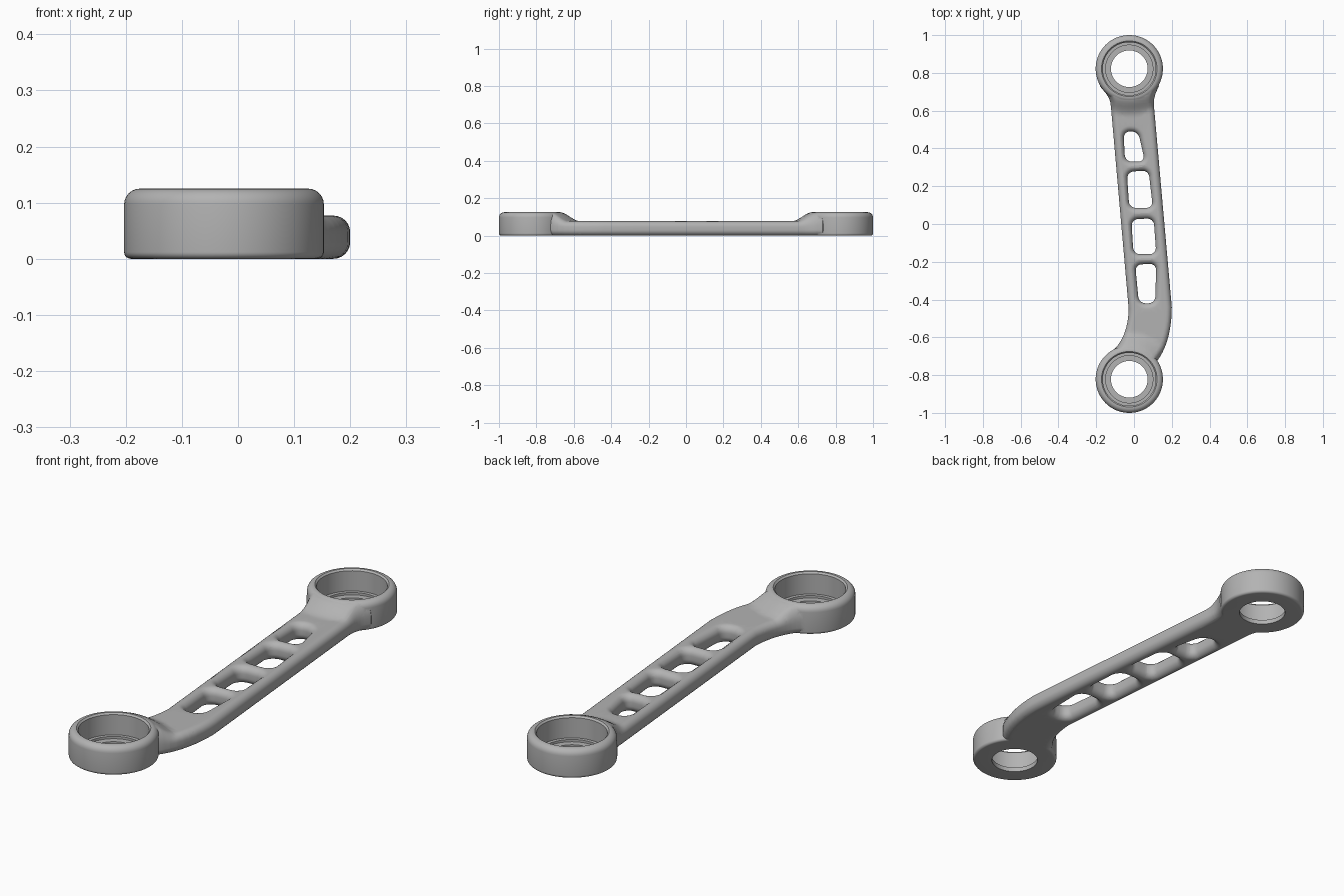
import bpy, bmesh, math
from mathutils import Vector
from mathutils.geometry import interpolate_bezier

cube = bpy.data.objects.get("Cube")
if cube:
    bpy.data.objects.remove(cube)

RING_X, RING_Y, RING_R, RING_H = -0.025, 0.822, 0.178, 0.125
ARM_H, ARM_FILLET = 0.077, 0.03

metal = bpy.data.materials.new("satin grey")
metal.use_nodes = True
grey = (0.45, 0.45, 0.45, 1)
metal.diffuse_color = grey
metal.node_tree.nodes["Principled BSDF"].inputs["Base Color"].default_value = grey


def make_object(name, bm):
    bmesh.ops.recalc_face_normals(bm, faces=bm.faces)
    mesh = bpy.data.meshes.new(name)
    bm.to_mesh(mesh)
    bm.free()
    mesh.materials.append(metal)
    obj = bpy.data.objects.new(name, mesh)
    bpy.context.collection.objects.link(obj)
    return obj


def lathe(name, profile, x, y, steps=96):
    """Spin an (r, z) profile that starts and ends on the axis."""
    bm = bmesh.new()
    verts = [bm.verts.new((x + r, y, z)) for r, z in profile]
    edges = [bm.edges.new(pair) for pair in zip(verts, verts[1:])]
    bmesh.ops.spin(bm, geom=verts + edges, cent=(x, y, 0), axis=(0, 0, 1),
                   angle=math.tau, steps=steps, use_duplicate=False)
    bmesh.ops.remove_doubles(bm, verts=bm.verts, dist=1e-5)
    return make_object(name, bm)


def arc(cx, cz, radius, start, end, n=6):
    angles = [math.radians(start + (end - start) * i / n) for i in range(n + 1)]
    return [(cx + radius * math.cos(a), cz + radius * math.sin(a)) for a in angles]


def round_corners(points, radius, n=7):
    """Replace each corner of a closed polygon by a small curve."""
    pts = [Vector((x, y, 0)) for x, y in points]
    out = []
    for i, p in enumerate(pts):
        a = p + (pts[i - 1] - p).normalized() * radius
        b = p + (pts[(i + 1) % len(pts)] - p).normalized() * radius
        out += interpolate_bezier(a, a.lerp(p, 0.56), b.lerp(p, 0.56), b, n)
    return out


def inset(loop, dist):
    """Shift a closed loop towards its left side."""
    out = []
    for i, p in enumerate(loop):
        d = (loop[(i + 1) % len(loop)] - loop[i - 1]).normalized()
        out.append(p + Vector((-d.y, d.x, 0)) * dist)
    return out


def rounded_plate(loops, height, fillet):
    """Plate with holes whose rims are all rounded, above and below."""
    bm = bmesh.new()
    levels = arc(0, fillet, fillet, -90, 0) + arc(0, height - fillet, fillet, 0, 90)
    caps = ([], [])
    for loop in loops:
        rows = []
        for depth, z in levels:
            row = [bm.verts.new((p.x, p.y, z)) for p in inset(loop, fillet - depth)]
            rows.append(row)
        for low, high in zip(rows, rows[1:]):
            for i in range(len(low)):
                bm.faces.new((low[i - 1], low[i], high[i], high[i - 1]))
        for cap, row in zip(caps, (rows[0], rows[-1])):
            cap += [bm.edges.get((row[i - 1], row[i])) for i in range(len(row))]
    for cap in caps:
        bmesh.ops.triangle_fill(bm, edges=cap, use_beauty=True)
    return bm


def boolean(target, tool, operation):
    mod = target.modifiers.new(operation, "BOOLEAN")
    mod.object, mod.operation, mod.solver = tool, operation, "EXACT"
    bpy.context.view_layer.objects.active = target
    bpy.ops.object.modifier_apply(modifier=mod.name)
    bpy.data.objects.remove(tool)


def bezier(points, n=14):
    return interpolate_bezier(*[Vector((x, y, 0)) for x, y in points], n)


# Arm outline, counter-clockwise: right side upwards, then left side downwards
outline = (bezier([(0.03, -0.8), (0.14, -0.75), (0.2, -0.62), (0.2, -0.44)])
           + bezier([(0.106, 0.62), (0.102, 0.67), (0.113, 0.69), (0.132, 0.73)], 8)
           + bezier([(0.09, 0.82), (0.03, 0.85), (-0.08, 0.85), (-0.14, 0.82)], 6)
           + bezier([(-0.18, 0.73), (-0.16, 0.7), (-0.125, 0.68), (-0.122, 0.62)], 8)
           + bezier([(-0.028, -0.45), (-0.03, -0.56), (-0.07, -0.65), (-0.14, -0.69)])
           + bezier([(-0.15, -0.76), (-0.12, -0.82), (-0.05, -0.83), (0, -0.82)], 6))

# Lightening slots, clockwise
slots = [
    [(-0.056, 0.49), (0.022, 0.49), (0.058, 0.33), (-0.047, 0.33)],
    [(-0.038, 0.275), (0.077, 0.285), (0.1, 0.085), (-0.025, 0.085)],
    [(-0.014, 0.025), (0.104, 0.03), (0.118, -0.16), (-0.003, -0.16)],
    [(0.006, -0.215), (0.118, -0.21), (0.112, -0.42), (0.026, -0.42)],
]
bm = rounded_plate([outline] + [round_corners(s, 0.035) for s in slots],
                   ARM_H, ARM_FILLET)

# Ramps: slice the arm near each ring and lift its upper half to the ring's rim
cuts = [((0, s * (0.55 + 0.015 * i), 0), (0, 1, 0)) for s in (-1, 1) for i in range(12)]
cuts += [((-0.15 + 0.03 * i, 0, 0), (1, 0, 0)) for i in range(12)]
for point, normal in cuts:
    bmesh.ops.bisect_plane(bm, geom=bm.verts[:] + bm.edges[:] + bm.faces[:],
                           plane_co=point, plane_no=normal, dist=1e-5)
bmesh.ops.triangulate(bm, faces=[f for f in bm.faces if len(f.verts) > 4])
for v in bm.verts:
    r = math.hypot(v.co.x - RING_X, abs(v.co.y) - RING_Y)
    t = min(max((r - 0.15) / 0.105, 0), 1)
    lift = 0.0465 * (1 - t * t * (3 - 2 * t))
    v.co.z += lift * max(0, (v.co.z - ARM_H / 2) / (ARM_H / 2))
arm = make_object("link_arm", bm)

# End rings with a stepped bearing bore
ring_profile = ([(0, 0)] + arc(RING_R - 0.012, 0.012, 0.012, -90, 0)
                + arc(RING_R - 0.028, RING_H - 0.028, 0.028, 0, 90) + [(0, RING_H)])
bore_profile = [(0, -0.05), (0.097, -0.05), (0.097, 0.02), (0.125, 0.02),
                (0.125, 0.03), (0.14, 0.03), (0.14, 0.118), (0.147, RING_H),
                (0.147, 0.2), (0, 0.2)]
for side in (-1, 1):
    boolean(arm, lathe("end_ring", ring_profile, RING_X, side * RING_Y), "UNION")
for side in (-1, 1):
    boolean(arm, lathe("bearing_bore", bore_profile, RING_X, side * RING_Y), "DIFFERENCE")

bpy.ops.object.select_all(action="DESELECT")
arm.select_set(True)
bpy.context.view_layer.objects.active = arm
bpy.ops.object.shade_smooth_by_angle(angle=math.radians(35))
